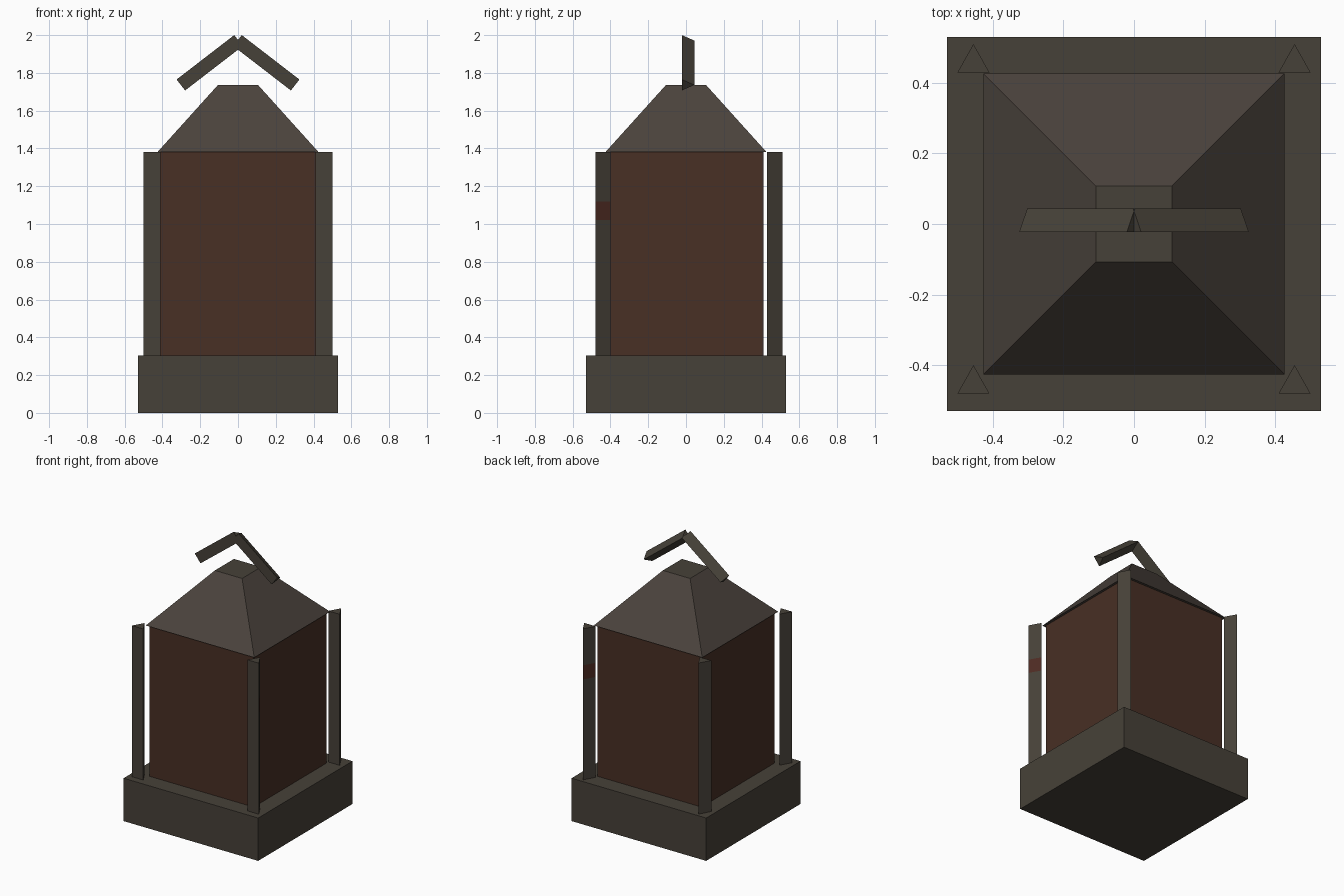
import bpy, bmesh
from mathutils import Vector

if "Cube" in bpy.data.objects:
    bpy.data.objects.remove(bpy.data.objects["Cube"])


def material(name, rgb):
    m = bpy.data.materials.new(name)
    m.diffuse_color = (*rgb, 1.0)
    m.use_nodes = True
    m.node_tree.nodes["Principled BSDF"].inputs["Base Color"].default_value = m.diffuse_color
    return m


iron = material("dark iron", (0.062, 0.053, 0.040))
roof_metal = material("warm roof metal", (0.070, 0.056, 0.046))
glass = material("brown glass", (0.065, 0.029, 0.018))
rust = material("rust band", (0.074, 0.024, 0.016))


def finish(bm, name, mats):
    bmesh.ops.recalc_face_normals(bm, faces=bm.faces[:])
    mesh = bpy.data.meshes.new(name)
    bm.to_mesh(mesh)
    bm.free()
    for m in mats:
        mesh.materials.append(m)
    obj = bpy.data.objects.new(name, mesh)
    bpy.context.collection.objects.link(obj)
    return obj


def loft(name, rings, mats, rule=None):
    """Skin a stack of equal-sized rings, closed at both ends."""
    bm = bmesh.new()
    vs = [[bm.verts.new(p) for p in ring] for ring in rings]
    n = len(rings[0])
    for a, b in zip(vs, vs[1:]):
        for i in range(n):
            j = (i + 1) % n
            bm.faces.new((a[i], a[j], b[j], b[i]))
    bm.faces.new(vs[0])
    bm.faces.new(vs[-1])
    bmesh.ops.recalc_face_normals(bm, faces=bm.faces[:])
    if rule:
        for f in bm.faces:
            f.normal_update()
            f.material_index = rule(f)
    return finish(bm, name, mats)


def square(r, z):
    return [(-r, -r, z), (r, -r, z), (r, r, z), (-r, r, z)]


def tri_ring(p, across, depth):
    """Triangle with its base edge centred on p and its apex towards +y."""
    p, w = Vector(p), Vector(across) / 2
    return [p - w, p + w, p + Vector((0, depth, 0))]


# Base, glass body and roof
loft("base", [square(0.53, 0), square(0.53, 0.305)], [iron])
loft("glass_body", [square(0.41, 0.305), square(0.41, 1.38)], [glass])
loft("roof", [square(0.427, 1.38), square(0.107, 1.735)], [roof_metal, iron],
     lambda f: 1 if f.normal.z > 0.9 else 0)

# Corner posts; the two on the right each carry a rust band on one face
for side, sx in (("left", -1), ("right", 1)):
    for end, y in (("front", -0.48), ("back", 0.43)):
        band = 0 if sx < 0 else (1 if end == "front" else -1)
        rings = [tri_ring((sx * 0.455, y, z), (0.09, 0, 0), 0.08)
                 for z in (0.305, 1.02, 1.12, 1.38)]
        loft(f"{end}_{side}_post", rings, [iron, rust],
             lambda f: int(1.02 < f.calc_center_median().z < 1.12
                           and f.normal.x * band > 0.5))

# Handle: two sloping three-sided bars that cross at the top
for side, sx in (("left", -1), ("right", 1)):
    across = (sx * 0.045, 0, 0.058)
    top = (sx * -0.0025, -0.022, 1.971)
    low = (sx * 0.3025, -0.022, 1.736)
    across = (sx * -0.045, 0, -0.058)
    loft(f"{side}_handle_bar",
         [tri_ring(low, across, 0.066), tri_ring(top, across, 0.066)], [iron])
